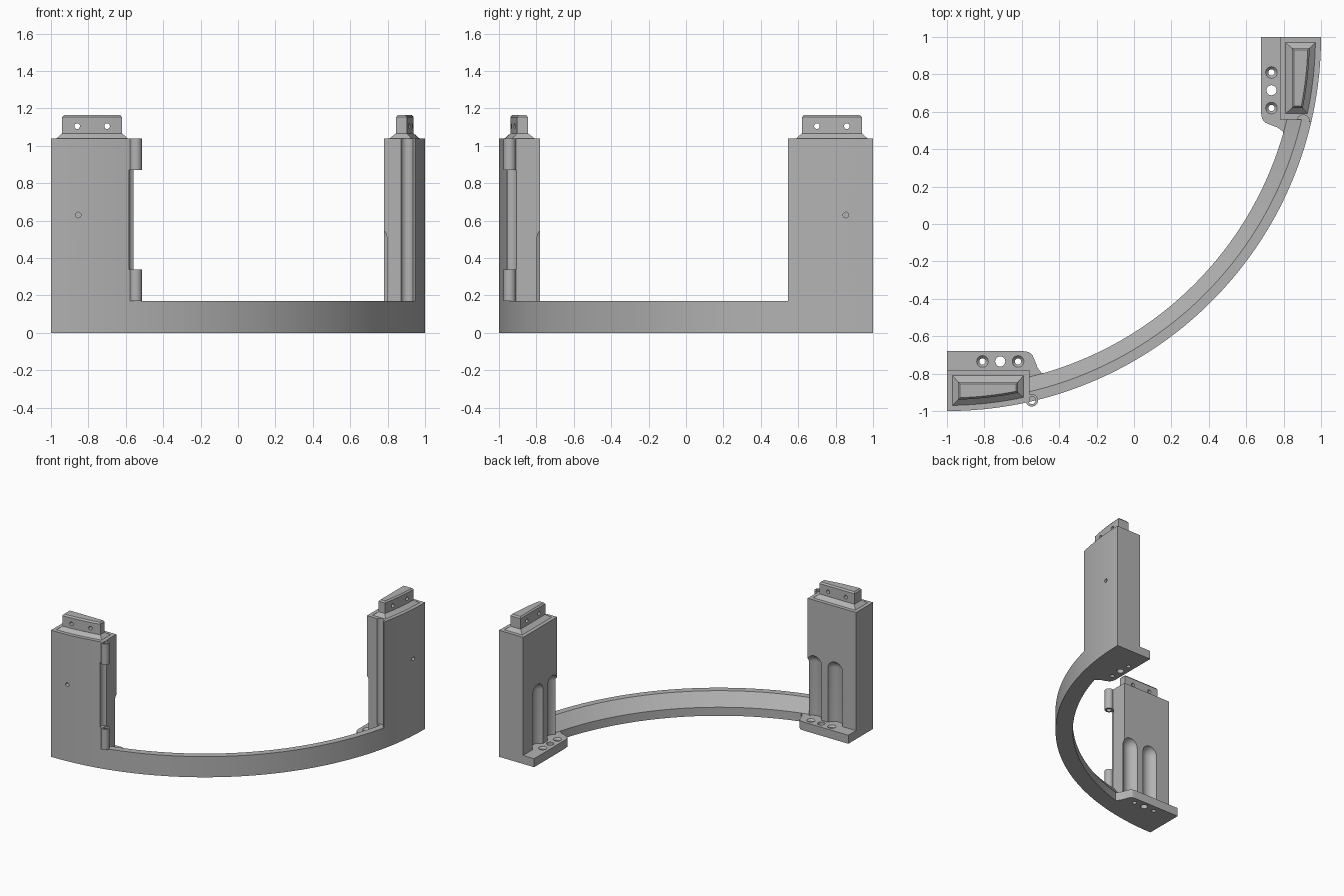
import bpy, bmesh
from math import sin, cos, asin, pi, radians
from mathutils import Vector, Matrix

if "Cube" in bpy.data.objects:
    bpy.data.objects.remove(bpy.data.objects["Cube"])

grey = bpy.data.materials.new("plain grey")
grey.use_nodes = True
grey.diffuse_color = (0.45, 0.45, 0.45, 1)
grey.node_tree.nodes["Principled BSDF"].inputs["Base Color"].default_value = (0.45, 0.45, 0.45, 1)

CENTRE = (-1, 1)                       # centre of the quarter ring
BEAM_TOP, FOOT_TOP, POST_TOP = 0.17, 0.07, 1.04
# Reflection across the diagonal turns the right post into the left one
SWAP = Matrix(((0, -1, 0, 0), (-1, 0, 0, 0), (0, 0, 1, 0), (0, 0, 0, 1)))


def finish(name, bm):
    bmesh.ops.recalc_face_normals(bm, faces=bm.faces[:])
    mesh = bpy.data.meshes.new(name)
    bm.to_mesh(mesh)
    bm.free()
    mesh.materials.append(grey)
    ob = bpy.data.objects.new(name, mesh)
    bpy.context.collection.objects.link(ob)
    return ob


def loft(name, layers):
    """Solid through matching rings, given as (points, height)."""
    bm = bmesh.new()
    rings = [[bm.verts.new((x, y, z)) for x, y in pts] for pts, z in layers]
    n = len(rings[0])
    for a, b in zip(rings, rings[1:]):
        for i in range(n):
            j = (i + 1) % n
            bm.faces.new((a[i], a[j], b[j], b[i]))
    bm.faces.new(rings[0])
    bm.faces.new(rings[-1])
    return finish(name, bm)


def circle(x, y, r, n=32):
    return [(x + r * cos(2 * pi * i / n), y + r * sin(2 * pi * i / n)) for i in range(n)]


def rod(x, y, r, z0, z1):
    return loft("cutter", [(circle(x, y, r), z0), (circle(x, y, r), z1)])


def cross_rod(x, z, r, y0, y1):
    ob = rod(0, 0, r, y0, y1)
    ob.data.transform(Matrix.Translation((x, 0, z)) @ Matrix.Rotation(-pi / 2, 4, 'X'))
    return ob


def cut(ob, cutters):
    for c in cutters:
        mod = ob.modifiers.new("cut", 'BOOLEAN')
        mod.operation, mod.solver, mod.object = 'DIFFERENCE', 'EXACT', c
        bpy.context.view_layer.objects.active = ob
        bpy.ops.object.modifier_apply(modifier=mod.name)
        bpy.data.objects.remove(c)
    return ob


def arc(x0, x1, r, n=10):
    """Points on the ring of radius r from x1 back to x0."""
    a0, a1 = (asin((x - CENTRE[0]) / r) for x in (x0, x1))
    angles = [a1 + (a0 - a1) * i / n for i in range(n + 1)]
    return [(CENTRE[0] + r * sin(a), CENTRE[1] - r * cos(a)) for a in angles]


def outline(x0, x1, y, r):
    return [(x0, y), (x1, y)] + arc(x0, x1, r)


def capsule(x, y, r, z1):
    """Vertical channel cutter with a round top."""
    layers = [(circle(x, y, r), FOOT_TOP)]
    for i in range(9):
        a = radians(i * 10.9)
        layers.append((circle(x, y, r * cos(a)), z1 - r + r * sin(a)))
    return loft("cutter", layers)


# Curved beam with a sloped inner shoulder
bm = bmesh.new()
profile = [(2, 0), (2, BEAM_TOP), (1.947, BEAM_TOP), (1.87, FOOT_TOP), (1.87, 0)]
rings = []
for i in range(65):
    a = radians(12 + 66 * i / 64)
    rings.append([bm.verts.new((CENTRE[0] + r * sin(a), CENTRE[1] - r * cos(a), z)) for r, z in profile])
for a, b in zip(rings, rings[1:]):
    for i in range(5):
        j = (i + 1) % 5
        bm.faces.new((a[i], a[j], b[j], b[i]))
bm.faces.new(rings[0])
bm.faces.new(rings[-1])
parts = [finish("curved_beam", bm)]

HINGE = (-0.546, -0.943)
for side in ("right", "left"):
    built = []

    # Foot flange with countersunk screw holes and a peg hole
    foot_pts = [(-1, -0.68), (-0.59, -0.68), (-0.562, -0.685), (-0.543, -0.7), (-0.532, -0.725),
                (-0.515, -0.77), (-0.495, -0.795), (-0.455, -0.81), (-0.46, -0.87), (-1, -0.9)]
    foot = loft(side + "_foot", [(foot_pts, 0), (foot_pts, FOOT_TOP)])
    holes = [rod(-0.715, -0.735, 0.027, -0.1, 0.2)]
    for x in (-0.81, -0.62):
        holes.append(loft("cutter", [(circle(x, -0.735, r), z) for r, z in
                                     ((0.017, -0.1), (0.017, 0.055), (0.031, FOOT_TOP), (0.031, 0.2))]))
    built.append(cut(foot, holes))

    # Post, with two channels for the screws and a blind pin hole in front
    pts = outline(-1, -0.56, -0.78, 2)
    if side == "left":
        pts = [(-1, -0.78), (-0.56, -0.78), (-0.56, -0.93), (-0.545, -0.93)] + arc(-1, -0.545, 2)
    post = loft(side + "_post", [(pts, 0), (pts, POST_TOP)])
    cutters = [capsule(x, -0.76, 0.07, 0.585) for x in (-0.81, -0.62)]
    cutters.append(cross_rod(-0.855, 0.63, 0.015, -1.1, -0.93))
    if side == "right":
        cutters.append(rod(*HINGE, 0.04, 0.34, 0.87))
    else:
        cutters.append(rod(-0.55, -0.904, 0.033, BEAM_TOP, 1.2))
    built.append(cut(post, cutters))

    # Stepped tenon on top with two cross holes
    block = outline(-0.94, -0.62, -0.845, 1.94)
    tenon = loft(side + "_tenon", [(outline(-0.97, -0.59, -0.81, 1.97), POST_TOP), (block, 1.067),
                                   (block, 1.153), (outline(-0.93, -0.63, -0.855, 1.93), 1.165)])
    built.append(cut(tenon, [cross_rod(x, 1.105, 0.015, -1.1, -0.7) for x in (-0.86, -0.7)]))

    # Hinge knuckles on the right post only
    if side == "right":
        for label, z0, z1 in (("lower", BEAM_TOP, 0.34), ("upper", 0.87, POST_TOP)):
            knuckle = rod(*HINGE, 0.033, z0, z1)
            knuckle.name = label + "_hinge_knuckle"
            built.append(cut(knuckle, [rod(*HINGE, 0.02, z0 - 0.1, z1 + 0.1)]))
    else:
        for ob in built:
            ob.data.transform(SWAP)
            ob.data.flip_normals()
    parts += built

# Smooth the curved walls, keep the edges crisp
bpy.ops.object.select_all(action='DESELECT')
for ob in parts:
    ob.select_set(True)
bpy.context.view_layer.objects.active = parts[0]
bpy.ops.object.shade_smooth_by_angle(angle=radians(25))
